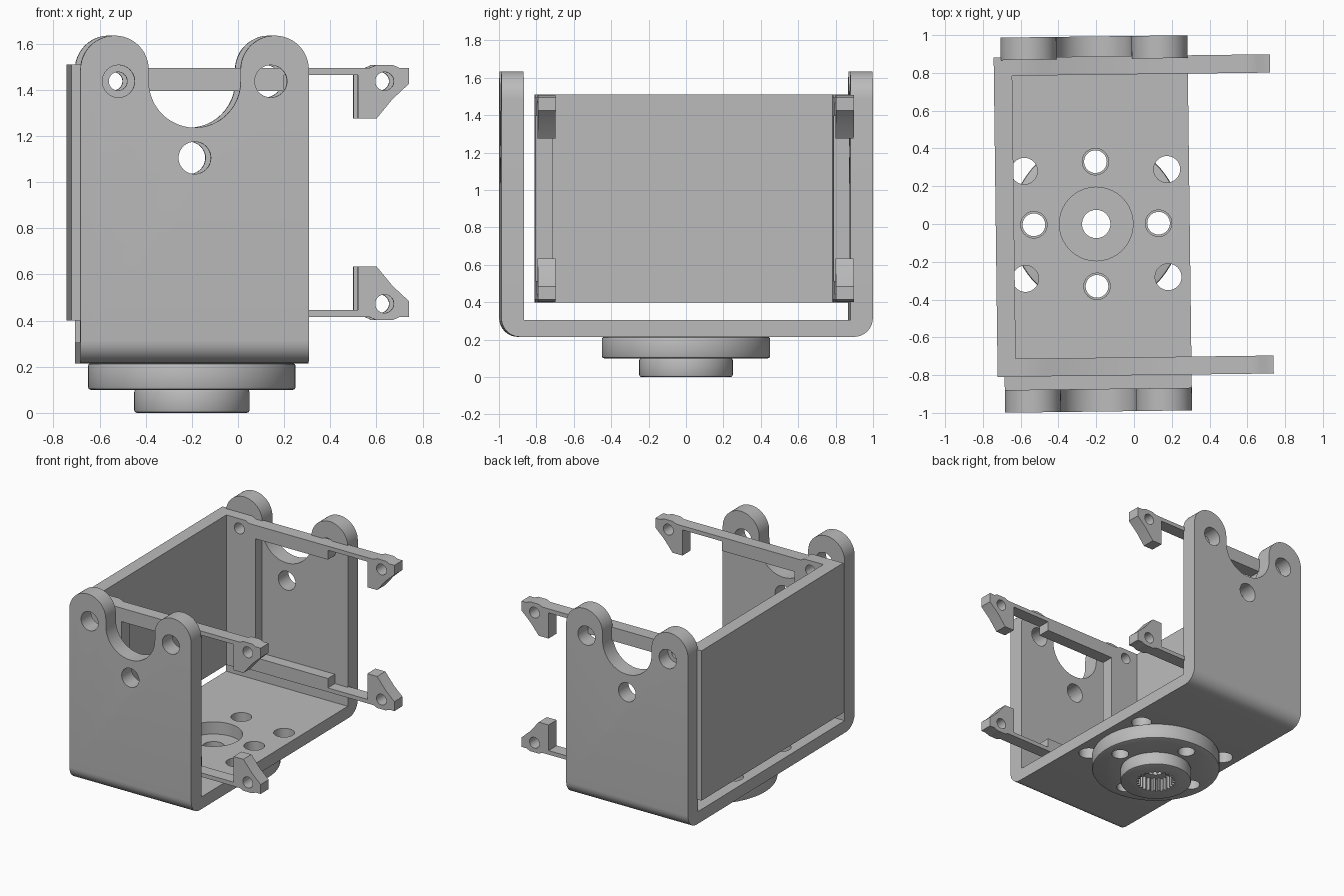
import bpy, bmesh
from math import cos, sin, pi, radians
from mathutils import Matrix

if "Cube" in bpy.data.objects:
    bpy.data.objects.remove(bpy.data.objects["Cube"])

grey = bpy.data.materials.new("plain grey")
grey.use_nodes = True
grey.diffuse_color = (0.5, 0.5, 0.5, 1)
grey.node_tree.nodes["Principled BSDF"].inputs["Base Color"].default_value = (0.5, 0.5, 0.5, 1)

PLACE = {"x": lambda p, q, t: (t, p, q),
         "y": lambda p, q, t: (p, t, q),
         "z": lambda p, q, t: (p, q, t)}


def arc(cx, cy, r, start, end, n=24):
    angles = [radians(start + (end - start) * i / n) for i in range(n + 1)]
    return [(cx + r * cos(a), cy + r * sin(a)) for a in angles]


def circle(cx, cy, r, n=40):
    return arc(cx, cy, r, 0, 360, n)[:-1]


def prism(name, outline, axis, a, b):
    """Extrude a flat outline along an axis from a to b."""
    bm = bmesh.new()
    face = bm.faces.new([bm.verts.new(PLACE[axis](p, q, a)) for p, q in outline])
    ext = bmesh.ops.extrude_face_region(bm, geom=[face])
    shift = [c * (b - a) for c in PLACE[axis](0, 0, 1)]
    bmesh.ops.translate(bm, vec=shift,
                        verts=[g for g in ext["geom"] if isinstance(g, bmesh.types.BMVert)])
    bmesh.ops.recalc_face_normals(bm, faces=bm.faces)
    mesh = bpy.data.meshes.new(name)
    bm.to_mesh(mesh)
    bm.free()
    mesh.materials.append(grey)
    obj = bpy.data.objects.new(name, mesh)
    bpy.context.collection.objects.link(obj)
    return obj


def activate(obj):
    bpy.ops.object.select_all(action="DESELECT")
    obj.select_set(True)
    bpy.context.view_layer.objects.active = obj


def combine(obj, tool, operation="DIFFERENCE"):
    mod = obj.modifiers.new("cut", "BOOLEAN")
    mod.operation, mod.solver, mod.object = operation, "EXACT", tool
    activate(obj)
    bpy.ops.object.modifier_apply(modifier=mod.name)
    bpy.data.objects.remove(tool)


def drill(obj, axis, centre, r, a, b):
    combine(obj, prism("drill", circle(*centre, r), axis, a, b))


def bevel(obj, width):
    mod = obj.modifiers.new("edge", "BEVEL")
    mod.width, mod.segments, mod.limit_method = width, 2, "ANGLE"
    activate(obj)
    bpy.ops.object.modifier_apply(modifier=mod.name)


# Outer bracket: U section trimmed to the lobed side outline
HALF, WALL, BASE, FLOOR, TOP = 0.993, 0.873, 0.215, 0.305, 1.8
section = ([(HALF, TOP), (WALL, TOP), (WALL, FLOOR), (-WALL, FLOOR), (-WALL, TOP), (-HALF, TOP)]
           + arc(-HALF + 0.1, BASE + 0.1, 0.1, 180, 270, 8)
           + arc(HALF - 0.1, BASE + 0.1, 0.1, 270, 360, 8))
bracket = prism("outer_bracket", section, "x", -0.6, 0.6)
sides = ([(-0.495, 0.1), (0.495, 0.1)]
         + arc(0.347, 1.487, 0.148, 0, 180)
         + arc(0, 1.435, 0.199, 0, -180)
         + arc(-0.347, 1.487, 0.148, 0, 180))
combine(bracket, prism("trim", sides, "y", -1.2, 1.2), "INTERSECT")
for spot in [(-0.33, 1.437), (0.33, 1.437), (0, 1.105)]:
    drill(bracket, "y", spot, 0.07, -1.2, 1.2)

# Floor holes: large centre bore, four on the axes, four on the diagonals
axis_spots = [(0.33, 0), (-0.33, 0), (0, 0.33), (0, -0.33)]
for spot in axis_spots + [(sx * 0.378, sy * 0.285) for sx in (-1, 1) for sy in (-1, 1)]:
    drill(bracket, "z", spot, 0.07, 0.1, 0.5)
drill(bracket, "z", (0, 0), 0.195, 0.1, 0.5)

# Round horn: wide disc above a narrow hub with a toothed socket
disc = prism("horn_disc", circle(0, 0, 0.45, 72), "z", 0.1, BASE)
hub = prism("horn_hub", circle(0, 0, 0.25, 64), "z", 0, 0.102)
for part in (disc, hub):
    bevel(part, 0.012)
for spot in axis_spots:
    drill(disc, "z", spot, 0.06, 0, 0.4)
drill(disc, "z", (0, 0), 0.075, 0, 0.4)
TEETH = 24
socket = []
for i in range(TEETH * 4):
    r = 0.14 if i % 4 < 2 else 0.12
    a = 2 * pi * i / (TEETH * 4)
    socket.append((r * cos(a), r * sin(a)))
combine(hub, prism("socket", socket, "z", -0.1, 0.2))

# Inner holder: rear panel and two open frames ending in hooked clips
MID = 0.955
panel = prism("holder_panel", [(-0.532, -0.803), (-0.435, -0.803), (-0.435, 0.887), (-0.532, 0.887)],
              "z", 0.4, 1.51)
upper = [(-0.435, 1.51), (-0.28, 1.51), (-0.25, 1.495), (0.76, 1.495), (0.79, 1.508),
         (0.86, 1.508), (0.89, 1.495), (0.93, 1.495), (0.93, 1.425), (0.86, 1.36), (0.79, 1.275),
         (0.71, 1.275), (0.71, 1.465), (0.39, 1.465), (0.39, 1.395), (-0.2, 1.395)]
frame = upper + [(u, 2 * MID - z) for u, z in reversed(upper)]
arms = []
for name, a, b in (("front_arm", -0.803, -0.708), ("back_arm", 0.79, 0.887)):
    arm = prism(name, frame, "y", a, b)
    for u in (-0.33, 0.825):
        for z in (1.437, 2 * MID - 1.437):
            drill(arm, "y", (u, z), 0.04, a - 0.1, b + 0.1)
    arms.append(arm)

# Slight turn and offset of the whole assembly
turn = Matrix.Translation((-0.2, 0, 0)) @ Matrix.Rotation(0.0125, 4, "Z")
for obj in [bracket, disc, hub, panel] + arms:
    obj.data.transform(turn)
    activate(obj)
    bpy.ops.object.shade_smooth_by_angle(angle=radians(30))
